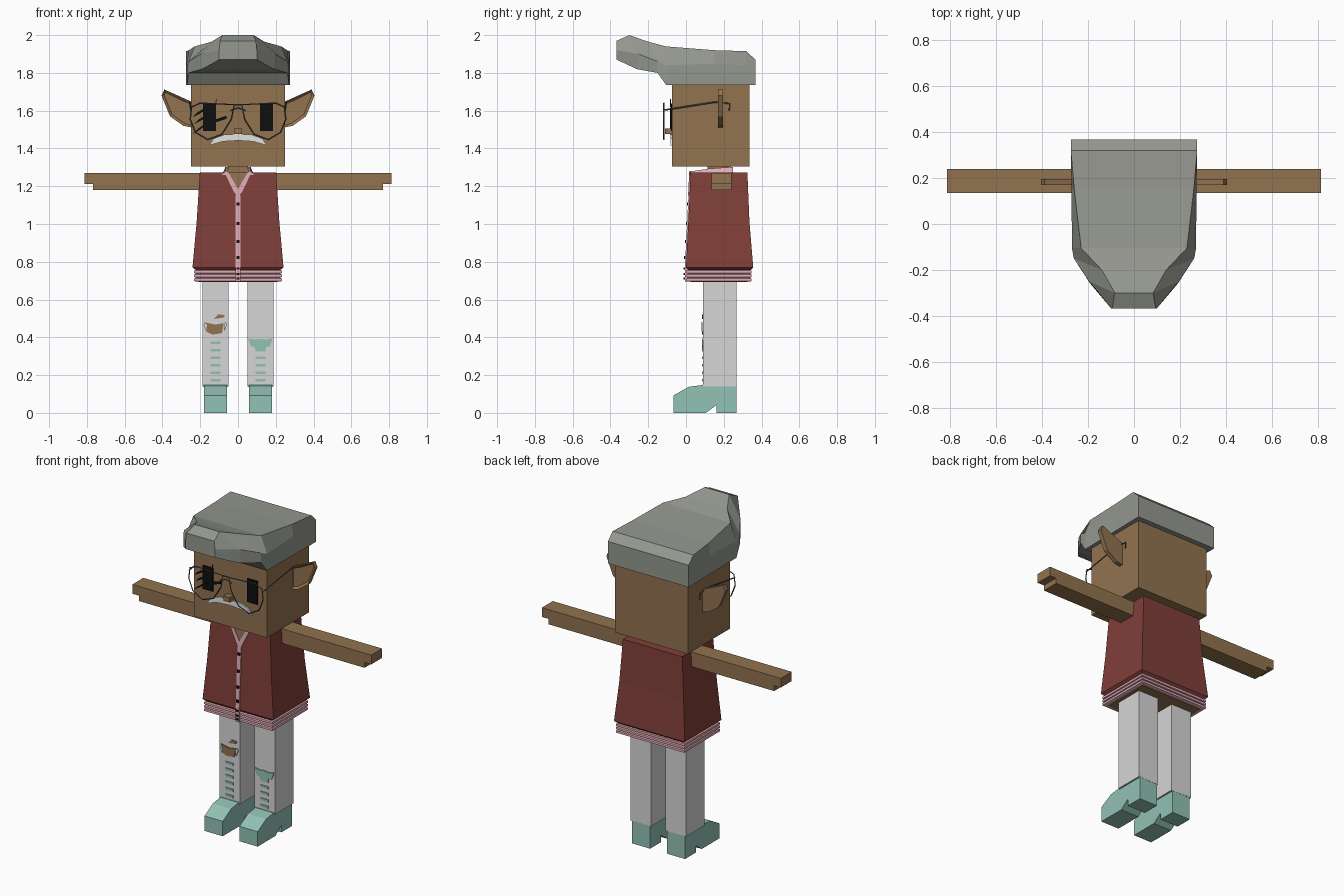
import bpy
import bmesh

cube = bpy.data.objects.get("Cube")
if cube:
    bpy.data.objects.remove(cube, do_unlink=True)


def material(name, r, g, b):
    color = [(c / 255 / 12.92 if c < 11 else ((c / 255 + .055) / 1.055) ** 2.4) for c in (r, g, b)] + [1]
    mat = bpy.data.materials.new(name)
    mat.use_nodes = True
    mat.diffuse_color = color
    shader = next(n for n in mat.node_tree.nodes if n.type == 'BSDF_PRINCIPLED')
    shader.inputs["Base Color"].default_value = color
    shader.inputs["Roughness"].default_value = 0.8
    return mat


skin = material("brown skin", 146, 115, 80)
hair_grey = material("hair grey", 149, 152, 144)
red = material("brick red", 128, 63, 57)
pink = material("pale pink", 226, 172, 182)
cloth = material("light grey cloth", 214, 214, 214)
white = material("moustache white", 228, 228, 226)
teal = material("soft teal", 146, 194, 180)
black = material("black", 14, 14, 14)
wire_grey = material("wire grey", 78, 84, 86)


def add_mesh(name, verts, faces, mat):
    mesh = bpy.data.meshes.new(name)
    mesh.from_pydata(verts, [], faces)
    bm = bmesh.new()
    bm.from_mesh(mesh)
    bmesh.ops.recalc_face_normals(bm, faces=bm.faces)
    bm.to_mesh(mesh)
    bm.free()
    mesh.materials.append(mat)
    obj = bpy.data.objects.new(name, mesh)
    bpy.context.collection.objects.link(obj)
    return obj


def loft(name, sections, mat):
    """Skin a row of equal closed sections and cap both ends."""
    n = len(sections[0])
    verts = [p for s in sections for p in s]
    faces = [(k * n + i, k * n + (i + 1) % n, (k + 1) * n + (i + 1) % n, (k + 1) * n + i)
             for k in range(len(sections) - 1) for i in range(n)]
    faces += [tuple(range(n)), tuple(range(len(verts) - n, len(verts)))]
    return add_mesh(name, verts, faces, mat)


def box(name, x, y, z, mat):
    ring = [(x[0], y[0]), (x[1], y[0]), (x[1], y[1]), (x[0], y[1])]
    return loft(name, [[(a, b, h) for a, b in ring] for h in z], mat)


def plate(name, outline, y, mat, depth=.006):
    """Front facing plate; y is a number or a function of height."""
    at = y if callable(y) else (lambda z: y)
    return loft(name, [[(a, at(z) - d, z) for a, z in outline] for d in (0, depth)], mat)


def rings(name, rows, mat):
    """Stack of rectangles: height, half width, front, back."""
    return loft(name, [[(-w, f, z), (w, f, z), (w, b, z), (-w, b, z)] for z, w, f, b in rows], mat)


def wire(name, points, closed=False):
    curve = bpy.data.curves.new(name, 'CURVE')
    curve.dimensions = '3D'
    curve.bevel_depth = .004
    curve.bevel_resolution = 0
    spline = curve.splines.new('POLY')
    spline.points.add(len(points) - 1)
    for point, co in zip(spline.points, points):
        point.co = (*co, 1)
    spline.use_cyclic_u = closed
    temp = bpy.data.objects.new(name + " path", curve)
    mesh = bpy.data.meshes.new_from_object(temp)
    bpy.data.objects.remove(temp)
    mesh.materials.clear()
    mesh.materials.append(wire_grey)
    obj = bpy.data.objects.new(name, mesh)
    bpy.context.collection.objects.link(obj)


# Head, neck and nose
box("head", (-.248, .248), (-.073, .335), (1.305, 1.76), skin)
box("neck", (-.052, .052), (.115, .235), (1.2, 1.31), skin)
box("nose", (-.021, .021), (-.112, -.07), (1.476, 1.506), skin)

# Swept hair: top, middle and bottom edge points (y, z, half width) per station
stations = [
    ((.367, 1.87, .275), (.367, 1.8, .275), (.367, 1.735, .275)),
    ((.32, 1.915, .275), (.32, 1.84, .275), (.32, 1.735, .275)),
    ((.15, 1.92, .26), (.15, 1.85, .272), (.15, 1.735, .272)),
    ((-.105, 1.94, .23), (-.105, 1.84, .27), (-.105, 1.735, .27)),
    ((-.2, 1.965, .14), (-.15, 1.86, .262), (-.15, 1.8, .262)),
    ((-.3, 2, .083), (-.25, 1.9, .195), (-.26, 1.82, .19)),
    ((-.367, 1.97, .095), (-.367, 1.92, .1), (-.367, 1.87, .1)),
]
loft("hair", [[(w, y, z) for y, z, w in s] + [(-w, y, z) for y, z, w in reversed(s)]
              for s in stations], hair_grey)

# Eyes and lashes
for side, label in ((1, "left"), (-1, "right")):
    a, b = sorted((side * .117, side * .186))
    box(label + "_eye", (a, b), (-.08, -.073), (1.493, 1.637), black)
slashes = [(-.24, 1.565, -.17, 1.61), (-.23, 1.53, -.15, 1.58), (-.24, 1.475, -.16, 1.535),
           (-.16, 1.525, -.06, 1.565), (-.14, 1.62, -.115, 1.655)]
for x, z, u, v in slashes:
    plate("eye_slash", [(x, z), (u, v - .008), (u, v + .008), (x + .02, z + .022)], -.08, black, .004)

# Moustache
half = [(0, 1.476), (.07, 1.474), (.13, 1.452), (.153, 1.416), (.08, 1.437), (0, 1.442)]
plate("moustache", half + [(-x, z) for x, z in half[-2:0:-1]], -.074, white, .009)

# Wire glasses
lens = [(.02, 1.632), (.2, 1.64), (.245, 1.62), (.253, 1.555), (.225, 1.485),
        (.16, 1.447), (.085, 1.475), (.035, 1.555)]
for s, label in ((1, "left"), (-1, "right")):
    wire(label + "_lens_frame", [(s * x, -.117, z) for x, z in lens], True)
    wire(label + "_temple", [(s * .25, -.117, 1.603), (s * .256, .15, 1.645),
                             (s * .256, .23, 1.638), (s * .256, .23, 1.6)])
wire("bridge", [(-.02, -.117, 1.632), (.02, -.117, 1.632)])
wire("lower_bridge", [(-.04, -.117, 1.6), (0, -.117, 1.615), (.04, -.117, 1.6)])

# Pointed ears with a sunken front
ear = [(.24, 1.645), (.285, 1.665), (.39, 1.712), (.405, 1.68), (.36, 1.57), (.29, 1.52), (.24, 1.51)]
for s, label in ((1, "left"), (-1, "right")):
    obj = plate(label + "_ear", [(s * x, z) for x, z in ear], .195, skin, .026)
    bm = bmesh.new()
    bm.from_mesh(obj.data)
    front = min(bm.faces, key=lambda f: f.calc_center_median().y)
    bmesh.ops.inset_region(bm, faces=[front], thickness=.015, depth=0)
    for v in front.verts:
        v.co.y += .013
    bm.to_mesh(obj.data)
    bm.free()

# Arms with a longer upper half
arm = [(.19, 1.18), (.768, 1.18), (.768, 1.213), (.813, 1.213), (.813, 1.27), (.19, 1.27)]
for s, label in ((1, "left"), (-1, "right")):
    plate(label + "_arm", [(s * x, z) for x, z in arm], .24, skin, .106)

# Shirt body, dark hem fold and ribbed waistband
rings("shirt", [(.755, .222, .012, .34), (.77, .241, 0, .356), (1.01, .219, .012, .336),
                (1.272, .202, .025, .325)], red)
rows = []
for i in range(3):
    z = .757 - i * .021
    rows += [(z, .222, .012, .338), (z - .004, .232, .002, .348),
             (z - .017, .232, .002, .348), (z - .02, .222, .012, .338)]
rings("waistband", rows, pink)
box("waist_underside", (-.208, .208), (.025, .325), (.692, .72), skin)


# Open neckline, placket, collar and buttons
def shirt_front(z):
    return (z - .77) * .05


plate("open_neck", [(-.06, 1.273), (0, 1.165), (.06, 1.273)], shirt_front, skin, .004)
for s, label in ((1, "left"), (-1, "right")):
    plate(label + "_neck_trim", [(s * x, z) for x, z in
          ((0, 1.185), (0, 1.15), (.012, 1.15), (.075, 1.28), (.055, 1.28))], shirt_front, pink, .008)
    loft(label + "_collar", [[(s * x, y, z) for x, z in ((.054, 1.26), (.054, top), (.066, top), (.085, 1.26))]
                             for y, top in ((.022, 1.278), (.12, 1.293), (.245, 1.302))], pink)
box("back_collar", (-.07, .07), (.235, .248), (1.26, 1.302), pink)
plate("placket", [(-.012, .77), (.012, .77), (.012, 1.17), (-.012, 1.17)], shirt_front, pink)
box("lower_placket", (-.012, .012), (-.006, .02), (.695, .772), pink)
for z in (1.107, 1.003, .907, .822, .765, .735, .712):
    y = max(shirt_front(z), 0) - .006
    h = .008 if z > .8 else .005
    box("button", (-.008, .008), (y - .006, y), (z - h, z + h), black)

# Legs and shoes
shoe = [(-.067, 0), (-.067, .092), (.015, .138), (.09, .148), (.267, .142), (.267, 0),
        (.162, 0), (.162, .042), (.105, 0)]
for s, label in ((1, "left"), (-1, "right")):
    c = s * .119
    box(label + "_leg", (c - .07, c + .07), (.09, .268), (.14, .72), cloth)
    loft(label + "_shoe", [[(c + d, y, z) for y, z in shoe] for d in (-.062, .062)], teal)
    box(label + "_shoe_cuff", (c - .066, c + .066), (.088, .268), (.138, .15), teal)

    # Stripes on the shins
    for i in range(6 if s < 0 else 5):
        z = .165 + i * .04
        box(label + "_shin_stripe", (c - .027, c + .027), (.085, .091), (z, z + .014), teal)

# Torn knee on one leg, patch on the other
plate("torn_knee", [(-.165, .428), (-.135, .415), (-.085, .422), (-.075, .475), (-.12, .468),
                    (-.17, .478)], .09, skin)
plate("small_tear", [(-.128, .497), (-.075, .505), (-.07, .518), (-.105, .522)], .09, skin)
for s in (1, -1):
    plate("torn_flap", [(-.12 + s * x, z) for x, z in ((.048, .43), (.062, .47), (.054, .48), (.045, .465))],
          .09, white, .008)
patch = [(0, .392), (.03, .388), (.065, .395), (.05, .352), (.032, .35), (.025, .332), (0, .33)]
plate("knee_patch", [(.119 + x, z) for x, z in patch] +
      [(.119 - x, z) for x, z in patch[-2:0:-1]], .09, teal)
